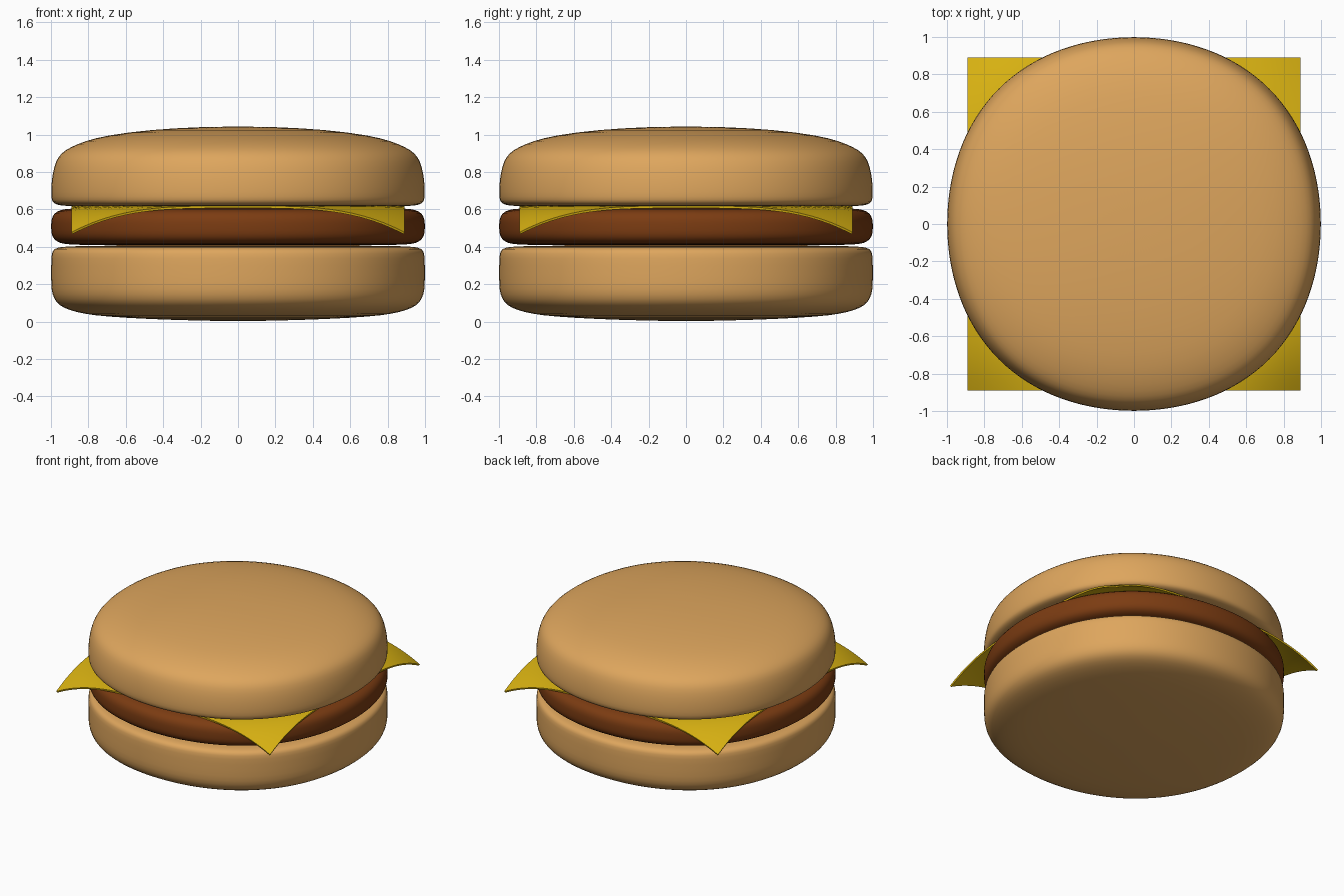
import bpy, bmesh, math

if "Cube" in bpy.data.objects:
    bpy.data.objects.remove(bpy.data.objects["Cube"])

SEGMENTS = 64


def material(name, color):
    mat = bpy.data.materials.new(name)
    mat.diffuse_color = (*color, 1)
    mat.use_nodes = True
    mat.node_tree.nodes["Principled BSDF"].inputs["Base Color"].default_value = mat.diffuse_color
    return mat


def finish(bm, name, mat):
    bmesh.ops.recalc_face_normals(bm, faces=bm.faces)
    mesh = bpy.data.meshes.new(name)
    bm.to_mesh(mesh)
    bm.free()
    mesh.materials.append(mat)
    mesh.polygons.foreach_set("use_smooth", [True] * len(mesh.polygons))
    obj = bpy.data.objects.new(name, mesh)
    bpy.context.collection.objects.link(obj)
    return obj


def lathe(name, profile, mat):
    """Spin (radius, z) points, first and last on the axis, into a slightly squarish disc."""
    bm = bmesh.new()
    rings = []
    for r, z in profile[1:-1]:
        ring = []
        for i in range(SEGMENTS):
            a = 2 * math.pi * i / SEGMENTS
            k = r * (1 + 0.0125 * (1 - math.cos(4 * a)))
            ring.append(bm.verts.new((k * math.cos(a), k * math.sin(a), z)))
        rings.append(ring)
    low = bm.verts.new((0, 0, profile[0][1]))
    high = bm.verts.new((0, 0, profile[-1][1]))
    for i in range(SEGMENTS):
        j = (i + 1) % SEGMENTS
        bm.faces.new((low, rings[0][j], rings[0][i]))
        bm.faces.new((high, rings[-1][i], rings[-1][j]))
        for a, b in zip(rings, rings[1:]):
            bm.faces.new((a[i], a[j], b[j], b[i]))
    obj = finish(bm, name, mat)
    sub = obj.modifiers.new("smooth", "SUBSURF")
    sub.levels = sub.render_levels = 1
    return obj


bread = material("bread", (0.73, 0.38, 0.11))
meat = material("meat", (0.20, 0.045, 0.006))
cheese = material("cheese", (0.70, 0.45, 0.006))

# Bottom bun: domed underside, tight upper rim
lathe("bottom_bun", [
    (0, 0.003), (0.2, 0.005), (0.47, 0.013), (0.71, 0.027), (0.82, 0.041),
    (0.90, 0.06), (0.955, 0.085), (0.985, 0.12), (1.0, 0.17), (1.0, 0.25),
    (1.0, 0.35), (0.993, 0.38), (0.97, 0.396), (0.92, 0.403), (0.7, 0.407),
    (0, 0.407)], bread)

# Patty: disc with a rounded side
lathe("patty", [
    (0, 0.407), (0.7, 0.408), (0.90, 0.411), (0.95, 0.418), (0.985, 0.437),
    (1.0, 0.47), (1.0, 0.51), (1.0, 0.545), (0.985, 0.58), (0.95, 0.598),
    (0.90, 0.606), (0.7, 0.609), (0, 0.61)], meat)

# Top bun: tight lower rim, domed crown
lathe("top_bun", [
    (0, 0.613), (0.7, 0.614), (0.92, 0.617), (0.97, 0.624), (0.993, 0.638),
    (1.0, 0.665), (1.0, 0.72), (0.993, 0.79), (0.975, 0.86), (0.947, 0.9),
    (0.90, 0.932), (0.82, 0.965), (0.71, 0.995), (0.47, 1.027), (0.2, 1.041),
    (0, 1.043)], bread)

# Cheese slice: thin square whose corners droop
bm = bmesh.new()
bmesh.ops.create_grid(bm, x_segments=32, y_segments=32, size=0.89)
for v in bm.verts:
    reach = max(0, math.hypot(v.co.x, v.co.y) - 0.88) / 0.38
    v.co.z = 0.619 - 0.142 * reach ** 2
slice_obj = finish(bm, "cheese_slice", cheese)
solid = slice_obj.modifiers.new("thickness", "SOLIDIFY")
solid.thickness = 0.012
solid.offset = -1
bpy.context.view_layer.objects.active = slice_obj
slice_obj.select_set(True)
bpy.ops.object.modifier_apply(modifier="thickness")
bpy.ops.object.shade_smooth_by_angle(angle=math.radians(30))
